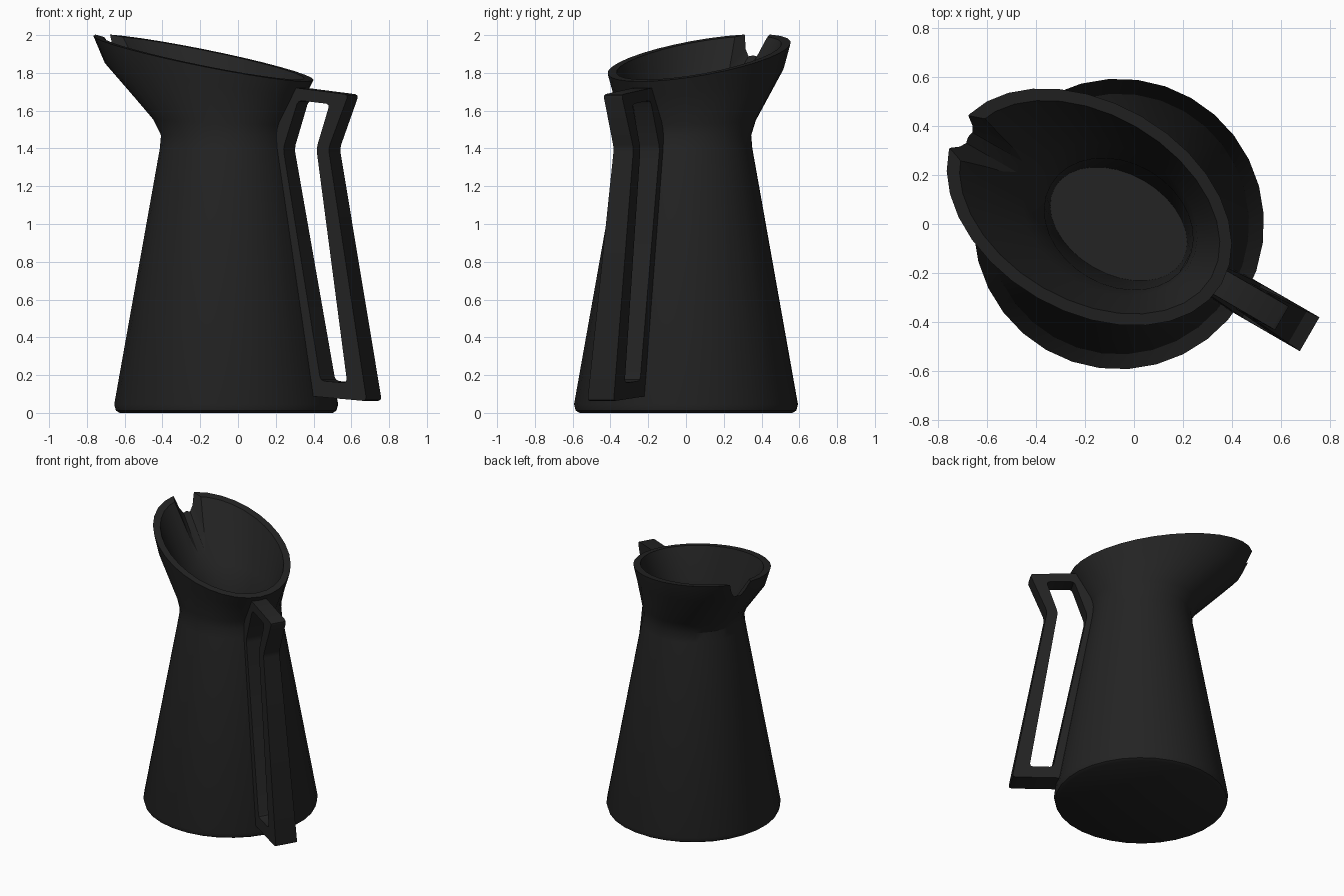
import bpy, bmesh, math

if "Cube" in bpy.data.objects:
    bpy.data.objects.remove(bpy.data.objects["Cube"])

SEG = 32
mat = bpy.data.materials.new("charcoal_black")
mat.diffuse_color = (0.017, 0.017, 0.017, 1)
mat.use_nodes = True
mat.node_tree.nodes["Principled BSDF"].inputs["Base Color"].default_value = mat.diffuse_color


def finish(name, bm):
    """Object in the jug frame: local +x points to the handle, -x to the spout."""
    bmesh.ops.recalc_face_normals(bm, faces=bm.faces)
    me = bpy.data.meshes.new(name)
    bm.to_mesh(me)
    bm.free()
    ob = bpy.data.objects.new(name, me)
    bpy.context.collection.objects.link(ob)
    ob.location = (-0.0625, 0, 0)
    ob.rotation_euler = (0, 0, math.radians(-30))
    me.materials.append(mat)
    return ob


def apply_and_smooth(ob, angle):
    bpy.ops.object.select_all(action='DESELECT')
    ob.select_set(True)
    bpy.context.view_layer.objects.active = ob
    for m in list(ob.modifiers):
        bpy.ops.object.modifier_apply(modifier=m.name)
    bpy.ops.object.shade_smooth_by_angle(angle=math.radians(angle))


# Body: elliptical rings (z at axis, tilt, centre offset, half length, half width)
rings = [
    (0.00, 0, 0, 0.565, 0.565),
    (0.012, 0, 0, 0.585, 0.585),
    (0.045, 0, 0, 0.594, 0.594),
    (1.40, 0, 0, 0.352, 0.352),
    (1.47, 0, 0, 0.346, 0.346),
    (1.54, 0.04, -0.02, 0.375, 0.355),
    (1.75, 0.157, -0.125, 0.570, 0.410),
    (1.852, 0.20, -0.139, 0.626, 0.428),   # outer rim
    (1.852, 0.20, -0.137, 0.574, 0.380),   # inner rim
    (1.58, 0.08, -0.04, 0.375, 0.290),     # throat
    (1.46, 0.02, 0, 0.320, 0.250),
    (0.50, 0, 0, 0.301, 0.205),            # inside floor
]
bm = bmesh.new()
loops = []
for z, tilt, c, a, b in rings:
    loop = []
    for i in range(SEG):
        t = 2 * math.pi * i / SEG
        x = c + a * math.cos(t)
        loop.append(bm.verts.new((x, b * math.sin(t), z - tilt * x)))
    loops.append(loop)
for lo, hi in zip(loops, loops[1:]):
    for i in range(SEG):
        j = (i + 1) % SEG
        bm.faces.new((lo[i], lo[j], hi[j], hi[i]))
bm.faces.new(loops[0][::-1])
bm.faces.new(loops[-1])
body = finish("jug_body", bm)

# Spout groove: a sloping U-shaped channel cut through the rim
profile = [(-0.125, 0.16), (-0.095, 0.115), (-0.05, 0.03), (-0.025, 0.006),
           (0.025, 0.006), (0.05, 0.03), (0.095, 0.115), (0.125, 0.16),
           (0.125, 0.4), (-0.125, 0.4)]
bm = bmesh.new()
ends = []
for x in (-0.95, -0.40):
    z0 = 1.86 - 0.85 * (x + 0.68)
    ends.append([bm.verts.new((x, y, z0 + z)) for y, z in profile])
n = len(profile)
for i in range(n):
    j = (i + 1) % n
    bm.faces.new((ends[0][i], ends[0][j], ends[1][j], ends[1][i]))
bm.faces.new(ends[0])
bm.faces.new(ends[1])
cutter = finish("spout_cutter", bm)
cutter.hide_render = True
mod = body.modifiers.new("spout", 'BOOLEAN')
mod.operation = 'DIFFERENCE'
mod.solver = 'EXACT'
mod.object = cutter
apply_and_smooth(body, 32)
bpy.data.objects.remove(cutter)

# Handle: closed frame, wider towards the bottom, partly sunk into the body
outer = [(0.52, 0.092), (0.905, 0.062), (0.660, 1.40), (0.779, 1.685), (0.42, 1.725), (0.31, 1.40)]
inner = [(0.622, 0.170), (0.785, 0.158), (0.586, 1.40), (0.665, 1.635), (0.472, 1.655), (0.383, 1.40)]
bm = bmesh.new()


def side(pts, s):
    return [bm.verts.new((x, s * (0.081 - 0.015 * z), z)) for x, z in pts]


oa, ob_, ia, ib = side(outer, 1), side(outer, -1), side(inner, 1), side(inner, -1)
for i in range(6):
    j = (i + 1) % 6
    for p, q in ((oa, ob_), (ob_, ib), (ib, ia), (ia, oa)):
        bm.faces.new((p[i], p[j], q[j], q[i]))
# Round only the corners running across the frame
cross = [e for e in bm.edges
         if abs(e.verts[0].co.x - e.verts[1].co.x) < 1e-5
         and abs(e.verts[0].co.z - e.verts[1].co.z) < 1e-5]
bmesh.ops.bevel(bm, geom=cross, offset=0.022, segments=2, profile=0.5, affect='EDGES')
handle = finish("handle", bm)
apply_and_smooth(handle, 35)
